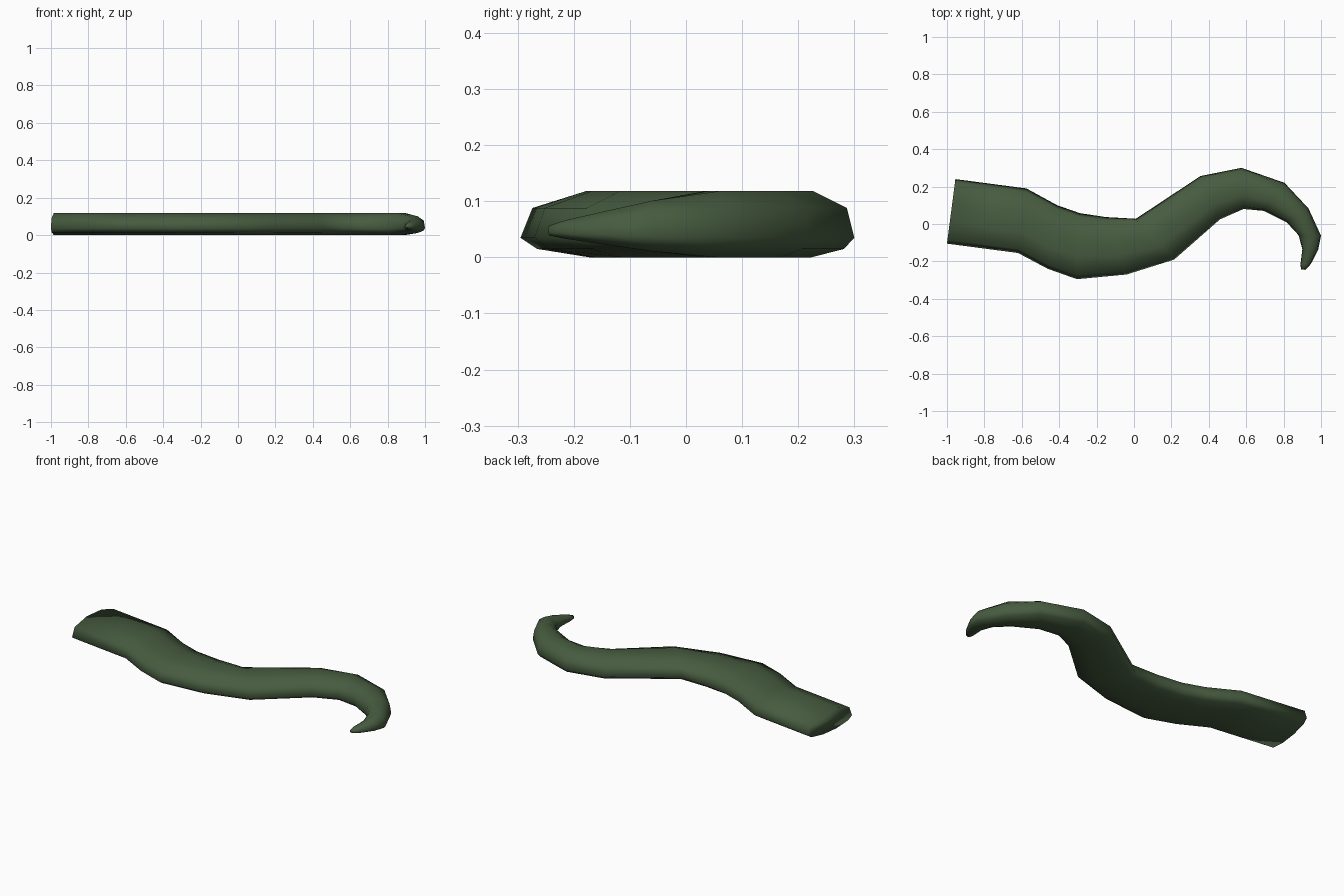
import bpy
import bmesh
from mathutils import Vector

cube = bpy.data.objects.get("Cube")
if cube:
    bpy.data.objects.remove(cube, do_unlink=True)

# One dull green for the whole body
green = bpy.data.materials.new("dark_moss_green")
green.use_nodes = True
colour = (0.063, 0.107, 0.051, 1)
green.diffuse_color = colour
bsdf = green.node_tree.nodes["Principled BSDF"]
bsdf.inputs["Base Color"].default_value = colour
bsdf.inputs["Roughness"].default_value = 0.8

# Half cross-section: share of half-width, height (flat belly to flat back)
HALF = [(0.30, 0.0), (0.83, 0.015), (1.0, 0.035), (0.88, 0.088), (0.34, 0.118)]
SECTION = HALF + [(-w, z) for w, z in reversed(HALF)]
TIP_Z = 0.046

# Stations along the S-curve: outer edge x, y, inner edge x, y, height scale
STATIONS = [
    (-0.955, 0.24, -1.0, -0.105, 1),
    (-0.575, 0.19, -0.62, -0.155, 1),
    (-0.41, 0.10, -0.46, -0.24, 1),
    (-0.29, 0.058, -0.305, -0.295, 1),
    (-0.15, 0.037, -0.04, -0.27, 1),
    (0.01, 0.028, 0.215, -0.19, 1),
    (0.355, 0.256, 0.46, 0.025, 1),
    (0.575, 0.30, 0.585, 0.08, 1),
    (0.805, 0.22, 0.695, 0.07, 1),
    (0.933, 0.083, 0.815, 0.01, 1),
    (1.0, -0.063, 0.88, -0.06, 0.76),
    (0.985, -0.137, 0.90, -0.135, 0.53),
    (0.945, -0.215, 0.89, -0.215, 0.28),
    (0.917, -0.245, 0.893, -0.243, 0.15),
]

# Tentacle body: loft the section through every station, cap both ends
bm = bmesh.new()
rings = []
for ox, oy, ix, iy, scale in STATIONS:
    outer, inner = Vector((ox, oy, 0)), Vector((ix, iy, 0))
    middle, half = (outer + inner) / 2, (outer - inner) / 2
    ring = []
    for w, z in SECTION:
        p = middle + half * w
        p.z = TIP_Z + (z - TIP_Z) * scale
        ring.append(bm.verts.new(p))
    rings.append(ring)

count = len(SECTION)
for a, b in zip(rings, rings[1:]):
    for i in range(count):
        j = (i + 1) % count
        bm.faces.new((a[i], a[j], b[j], b[i]))
bm.faces.new(rings[0])
bm.faces.new(rings[-1])
bmesh.ops.recalc_face_normals(bm, faces=bm.faces)
for face in bm.faces:
    face.smooth = True

mesh = bpy.data.meshes.new("tentacle")
bm.to_mesh(mesh)
bm.free()
mesh.materials.append(green)
tentacle = bpy.data.objects.new("tentacle", mesh)
bpy.context.collection.objects.link(tentacle)
